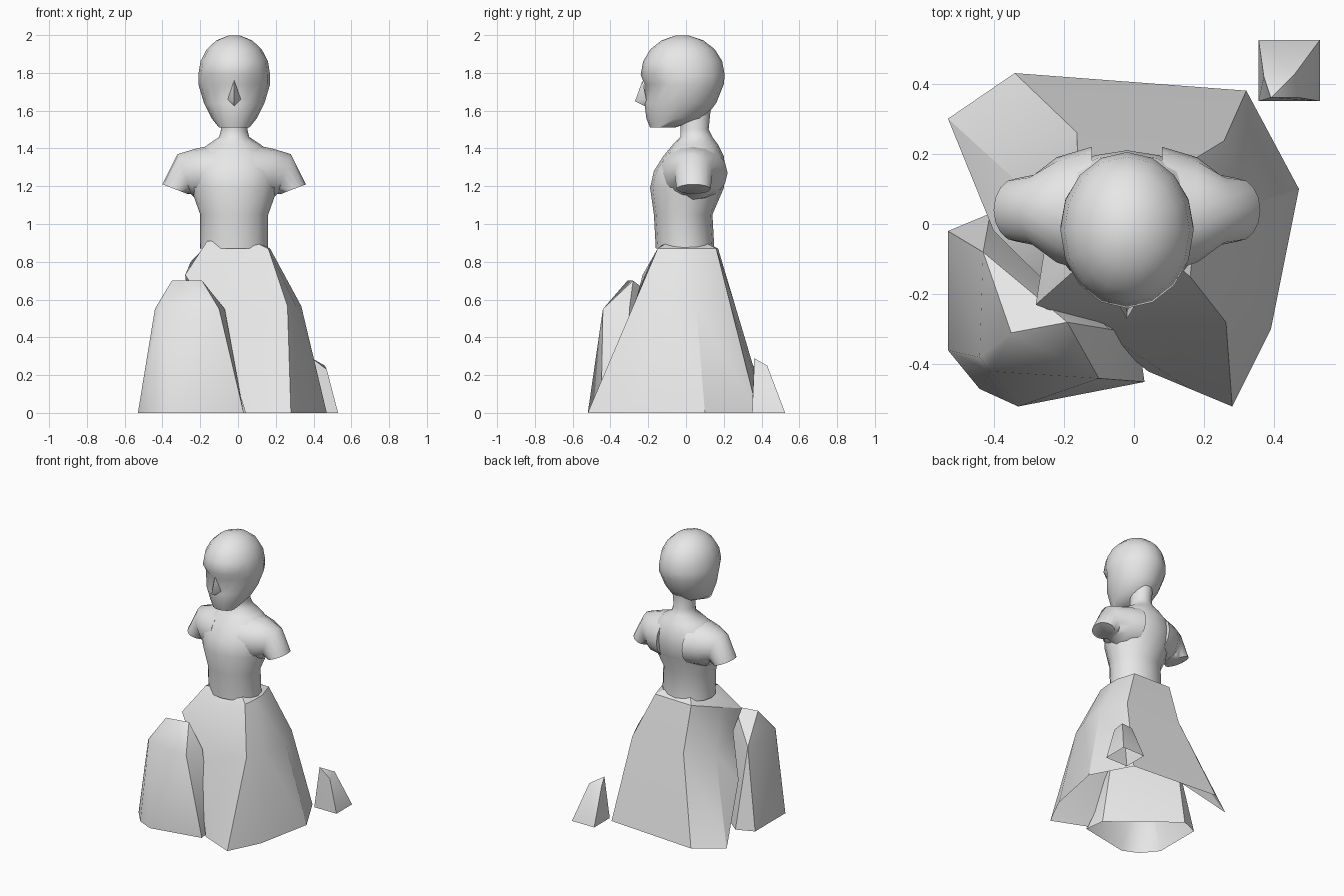
import bpy, bmesh
from math import sin, cos, pi, radians
from mathutils import Vector

default_cube = bpy.data.objects.get("Cube")
if default_cube:
    bpy.data.objects.remove(default_cube)

GREY = (.8, .8, .8, 1)
stone = bpy.data.materials.new("pale_grey_stone")
stone.use_nodes = True
stone.diffuse_color = GREY
stone.node_tree.nodes["Principled BSDF"].inputs["Base Color"].default_value = GREY

CENTRE = -.02   # centre line of the figure
SEGMENTS = 16


def finish(name, bm, angle):
    """Turn a bmesh into a named stone object with smooth shading."""
    bmesh.ops.recalc_face_normals(bm, faces=bm.faces)
    mesh = bpy.data.meshes.new(name)
    bm.to_mesh(mesh)
    bm.free()
    mesh.materials.append(stone)
    part = bpy.data.objects.new(name, mesh)
    bpy.context.collection.objects.link(part)
    bpy.ops.object.select_all(action="DESELECT")
    part.select_set(True)
    bpy.context.view_layer.objects.active = part
    bpy.ops.object.shade_smooth_by_angle(angle=radians(angle))


def loft(name, rings, angle, solid=True):
    """Bridge successive rings; a solid loft is closed around and capped."""
    bm = bmesh.new()
    rows = [[bm.verts.new(point) for point in ring] for ring in rings]
    count = len(rows[0])
    for lower, upper in zip(rows, rows[1:]):
        for i in range(count if solid else count - 1):
            j = (i + 1) % count
            bm.faces.new((lower[i], lower[j], upper[j], upper[i]))
    if solid:
        bm.faces.new(rows[0])
        bm.faces.new(rows[-1])
    finish(name, bm, angle)


def hull(name, points, angle, hollow=False):
    """Wrap a faceted solid around corner points; a hollow one has no floor."""
    bm = bmesh.new()
    for point in points:
        bm.verts.new(point)
    bmesh.ops.convex_hull(bm, input=bm.verts)
    for vert in [v for v in bm.verts if not v.link_faces]:
        bm.verts.remove(vert)
    bmesh.ops.recalc_face_normals(bm, faces=bm.faces)
    if hollow:
        floor = [f for f in bm.faces if all(v.co.z == 0 for v in f.verts)]
        bmesh.ops.delete(bm, geom=floor, context="FACES")
    finish(name, bm, angle)


def oval(z, front, back, half_width):
    """Horizontal ring between a front y and a back y, starting at the front."""
    middle, depth = (front + back) / 2, (back - front) / 2
    turns = [2 * pi * i / SEGMENTS for i in range(SEGMENTS)]
    return [Vector((CENTRE + half_width * sin(t), middle - depth * cos(t), z)) for t in turns]


# Torso and neck
torso_profile = (
    (.87, -.16, .15, .18), (1.05, -.17, .14, .18), (1.19, -.19, .2, .23),
    (1.28, -.17, .21, .24), (1.36, -.12, .2, .22), (1.42, -.07, .17, .14),
    (1.46, -.03, .14, .08), (1.5, -.03, .12, .07), (1.6, -.03, .13, .07))
loft("torso", [oval(*row) for row in torso_profile], angle=60)

# Head: jaw and face rows, then a dome by rule
face_profile = (
    (1.51, -.19, -.06, .08), (1.56, -.21, .1, .12), (1.64, -.22, .16, .16),
    (1.74, -.22, .2, .19))
head = [oval(*row) for row in face_profile]
for i in (1, 2, -1, -2):
    head[-1][i].y += .02   # eye sockets
for step in range(5):
    rise = step * radians(20)
    shrink = cos(rise)
    head.append(oval(1.79 + .21 * sin(rise), -.02 - .22 * shrink, -.02 + .225 * shrink,
                     .19 * shrink))
loft("head", head, angle=60)

# Nose wedge
nostrils = [(CENTRE + side * .035, -.21, 1.66) for side in (-1, 1)]
hull("nose", nostrils + [(CENTRE, -.23, 1.76), (CENTRE, -.27, 1.65), (CENTRE, -.21, 1.62)], 80)


# Broken arm stumps: each section spans an upper and a lower point in x and z
def arm_ring(side, upper, lower, depth):
    middle, reach = (upper + lower) / 2, (upper - lower) / 2
    ring = []
    for i in range(SEGMENTS):
        turn = 2 * pi * i / SEGMENTS
        x, z = middle + reach * cos(turn)
        ring.append((CENTRE + side * x, .04 + depth * sin(turn), z))
    return ring


arm_uppers = ((.1, 1.42), (.2, 1.4), (.3, 1.37), (.38, 1.21))
arm_lowers = ((.1, 1.12), (.2, 1.13), (.23, 1.16), (.25, 1.16))
arm_depths = (.18, .15, .1, .09)
for name, side in (("left_arm_stump", 1), ("right_arm_stump", -1)):
    loft(name, [arm_ring(side, Vector(upper), Vector(lower), depth)
                for upper, lower, depth in zip(arm_uppers, arm_lowers, arm_depths)], angle=60)

# Skirt shell, open underneath and at the broken front corner
broken_corner = Vector((-.28, -.23, .73))
hip_outline = ((.16, -.15), (.17, -.06), (.17, .03), (.13, .16), (-.16, .17), (-.25, -.04))
hem_outline = ((.04, -.42), (.16, -.47), (.28, -.52), (.39, -.3), (.47, .1), (.32, .38),
               (-.34, .43), (-.53, .3))
hip = [Vector((x, y, .87)) for x, y in hip_outline]
hip[-1].z = .8
hip = [broken_corner, broken_corner.lerp(hip[0], .6)] + hip + [broken_corner]
hem = [Vector((x, y, 0)) for x, y in hem_outline] + [Vector((-.4, -.02, .33))]
waist_centre = Vector((CENTRE, 0, .91))
waist = [waist_centre.lerp(point, .55) for point in hip]
for point in waist:
    point.z = waist_centre.z
# The cloth swells toward the left side at thigh height
thigh = [top.lerp(bottom, .35) + Vector((.06, 0, 0)) for top, bottom in zip(hip, hem)]
loft("skirt", [waist, hip, thigh, hem], angle=30, solid=False)

# Broken skirt block standing at the front right
block_base = ((-.53, -.02), (-.53, -.36), (-.44, -.47), (-.33, -.52), (.03, -.45),
              (.01, -.31), (-.07, -.25), (-.41, .03))
block_shoulder = ((-.43, -.08), (-.44, -.38), (-.41, -.42), (-.1, -.44), (-.07, -.3))
block_crown = ((-.35, -.31), (-.19, -.28))
block_levels = ((0, block_base), (.55, block_shoulder), (.7, block_crown))
hull("broken_skirt_block", [(x, y, z) for z, outline in block_levels for x, y in outline],
     angle=40, hollow=True)

# Loose fragment behind the figure: square foot and a tilted top
foot = [(x, y, 0) for x in (.355, .53) for y in (.35, .525)]
top = [(.39, .36, .29), (.37, .42, .25), (.46, .43, .25), (.47, .36, .23)]
hull("loose_fragment", foot + top, angle=40, hollow=True)
